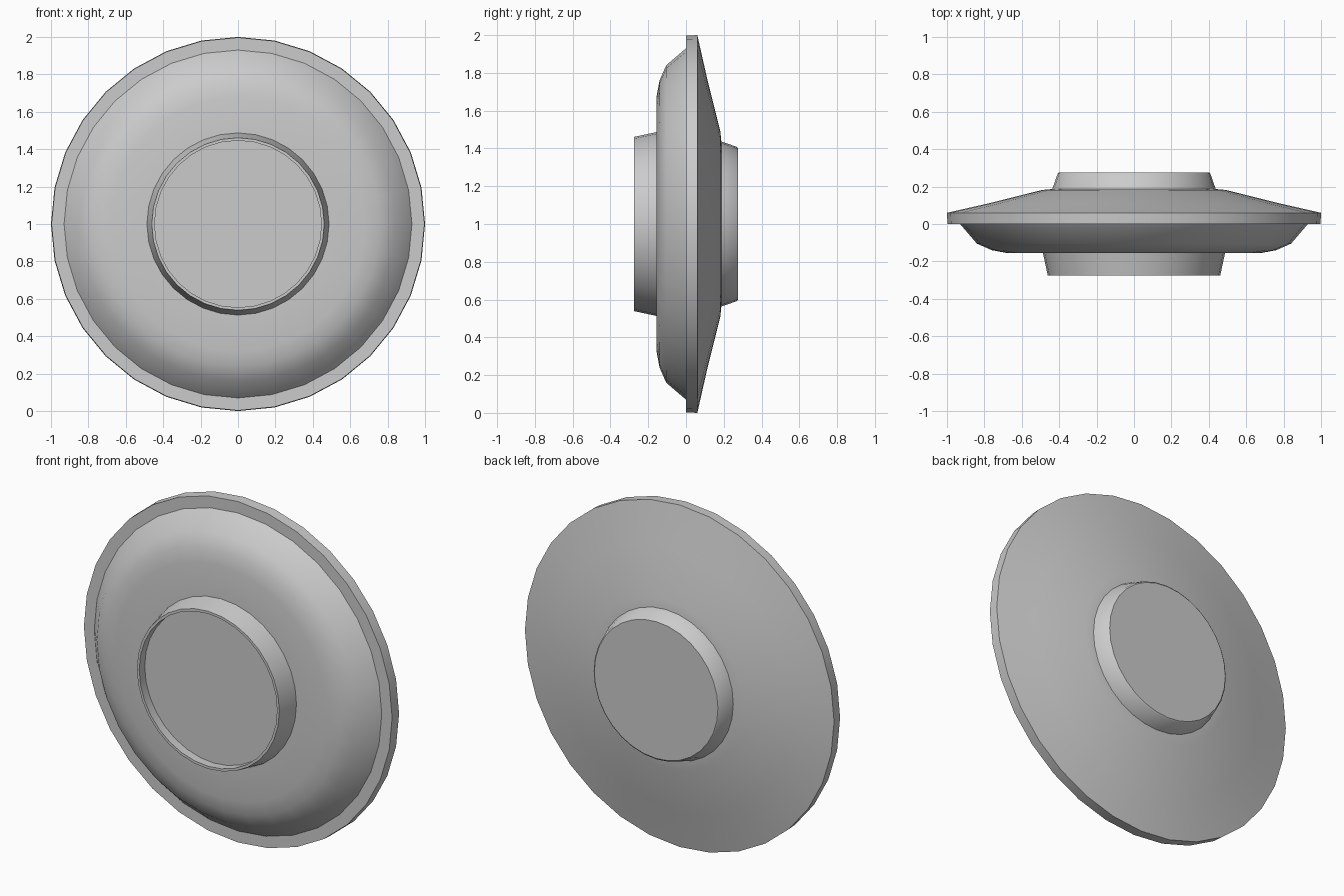
import bpy, bmesh, math

if "Cube" in bpy.data.objects:
    bpy.data.objects.remove(bpy.data.objects["Cube"])

SIDES = 32


def lathe(name, profile):
    """Spin (radius, y) points about a y-parallel axis at z = 1."""
    bm = bmesh.new()
    rings = []
    for r, y in profile:
        if r == 0:
            rings.append([bm.verts.new((0, y, 1))] * SIDES)
        else:
            rings.append([bm.verts.new((r * math.sin(2 * math.pi * i / SIDES), y,
                                        1 + r * math.cos(2 * math.pi * i / SIDES)))
                          for i in range(SIDES)])
    for a, b in zip(rings, rings[1:]):
        for i in range(SIDES):
            j = (i + 1) % SIDES
            quad = list(dict.fromkeys((a[i], a[j], b[j], b[i])))
            bm.faces.new(quad)
    bmesh.ops.recalc_face_normals(bm, faces=bm.faces)
    mesh = bpy.data.meshes.new(name)
    bm.to_mesh(mesh)
    bm.free()
    obj = bpy.data.objects.new(name, mesh)
    bpy.context.collection.objects.link(obj)
    bpy.ops.object.select_all(action='DESELECT')
    obj.select_set(True)
    bpy.context.view_layer.objects.active = obj
    bpy.ops.object.shade_smooth_by_angle(angle=math.radians(35))
    return obj


# Main dish: domed front, stepped rim, shallow conical back, rear boss
lathe("dish_body", [
    (0.44, -0.155), (0.68, -0.155), (0.76, -0.14), (0.84, -0.105), (0.93, 0.0),
    (0.997, 0.0), (1.0, 0.06), (0.77, 0.112), (0.49, 0.182), (0.437, 0.187),
    (0.408, 0.27), (0.40, 0.276), (0, 0.276), ])

# Front collar with recessed face
lathe("front_collar", [
    (0.487, -0.155), (0.461, -0.276), (0.446, -0.276), (0.446, -0.225), (0, -0.225)])
